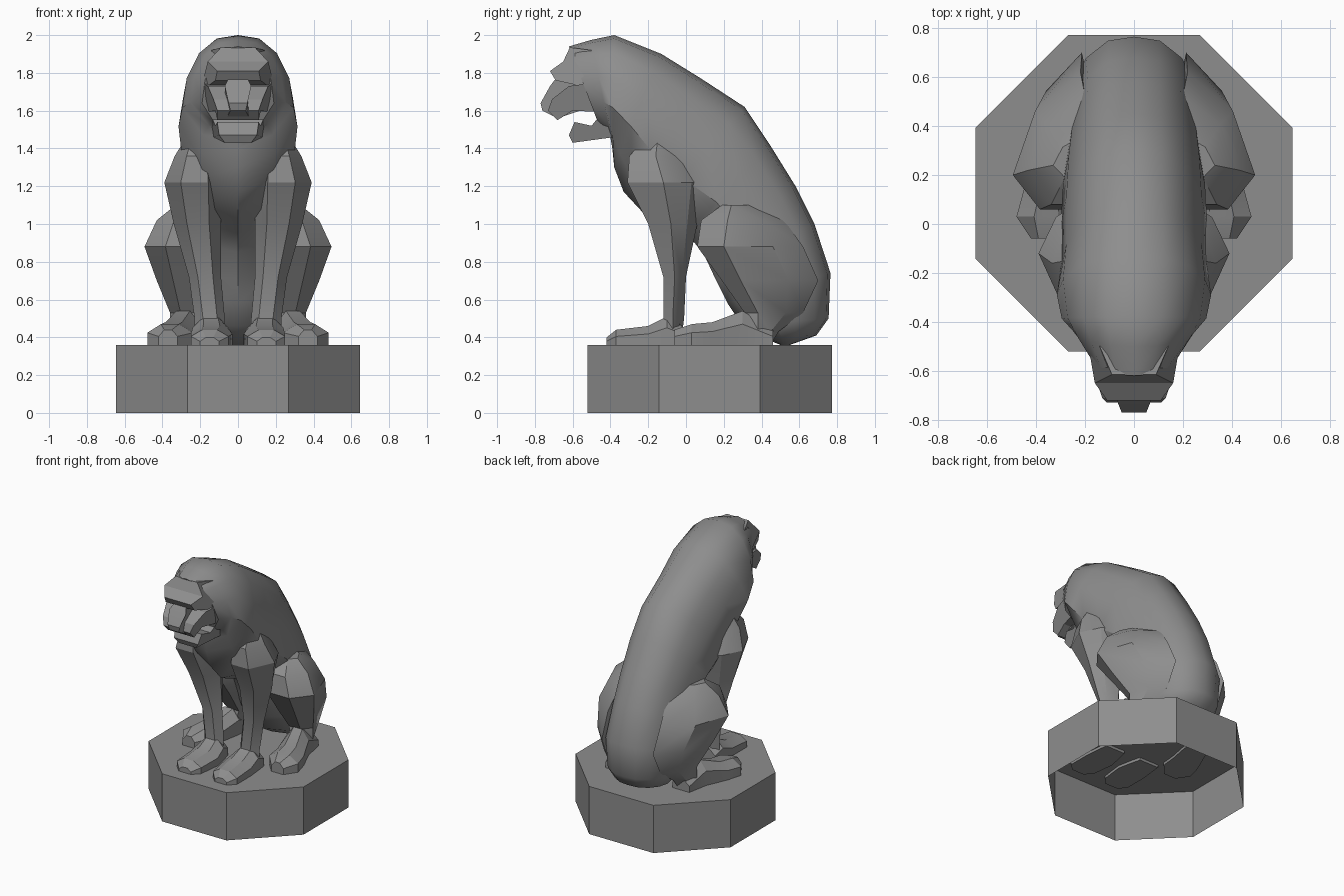
import bpy, bmesh, math
from mathutils import Vector

cube = bpy.data.objects.get("Cube")
if cube:
    bpy.data.objects.remove(cube)

stone = bpy.data.materials.new("grey stone")
stone.use_nodes = True
GREY = (0.27, 0.27, 0.27, 1)
stone.diffuse_color = GREY
stone.node_tree.nodes["Principled BSDF"].inputs["Base Color"].default_value = GREY


def finish(name, bm, angle=25, mirror=False):
    """Turn a bmesh into a shaded object, with a mirrored twin if asked."""
    bmesh.ops.remove_doubles(bm, verts=bm.verts, dist=0.0005)
    if mirror:
        twin = bmesh.ops.duplicate(bm, geom=bm.verts[:] + bm.edges[:] + bm.faces[:])
        for v in [g for g in twin["geom"] if isinstance(g, bmesh.types.BMVert)]:
            v.co.x *= -1
    bmesh.ops.recalc_face_normals(bm, faces=bm.faces)
    mesh = bpy.data.meshes.new(name)
    bm.to_mesh(mesh)
    bm.free()
    mesh.materials.append(stone)
    ob = bpy.data.objects.new(name, mesh)
    bpy.context.collection.objects.link(ob)
    bpy.ops.object.select_all(action="DESELECT")
    ob.select_set(True)
    bpy.context.view_layer.objects.active = ob
    bpy.ops.object.shade_smooth_by_angle(angle=math.radians(angle))


def loft(rings):
    """Skin a list of equal-length point rings and cap both ends."""
    bm = bmesh.new()
    loops = [[bm.verts.new(p) for p in ring] for ring in rings]
    n = len(loops[0])
    for a, b in zip(loops, loops[1:]):
        for i in range(n):
            j = (i + 1) % n
            bm.faces.new((a[i], a[j], b[j], b[i]))
    bm.faces.new(loops[0])
    bm.faces.new(loops[-1])
    return bm


def slab(name, profile):
    """Side profile of (y, z, half width) points, spanned across x."""
    finish(name, loft([[(s * w, y, z) for y, z, w in profile] for s in (-1, 0, 1)]), 15)


def limb(name, rows):
    """Mirrored limb from rows of z, inner x, outer x, front y, back y, bulge y.
    The back of each section tapers inwards to meet the torso."""
    rings = []
    for z, x0, x1, y0, y1, yb in rows:
        w, d = x1 - x0, y1 - yb
        rings.append([(x0, yb, z), (x0 + w * 0.25, y0, z), (x0 + w * 0.72, y0, z),
                      (x1, yb, z), (x0 + w * 0.77, yb + d * 0.62, z), (x0 + w * 0.3, y1, z)])
    finish(name, loft(rings), 30, True)


def paw(name, rows):
    """Mirrored paw lofted front to back from rows of y, centre x, half width, top z."""
    base = 0.34
    rings = []
    for y, x, w, z in rows:
        mid = base + (z - base) * 0.65
        rings.append([(x - w, y, base), (x - w, y, mid), (x - w * 0.4, y, z),
                      (x + w * 0.4, y, z), (x + w, y, mid), (x + w, y, base)])
    finish(name, loft(rings), 20, True)


# Octagonal plinth, open underneath
bm = bmesh.new()
bmesh.ops.create_cone(bm, cap_ends=True, segments=8, radius1=0.7, radius2=0.7, depth=0.36)
for v in bm.verts:
    x, y, z = v.co
    a = (math.floor(math.atan2(y, x) / (math.pi / 4) + 0.01) + 0.5) * math.pi / 4
    v.co = (0.7 * math.cos(a), 0.7 * math.sin(a) + 0.125, z + 0.18)
bmesh.ops.delete(bm, geom=[f for f in bm.faces if f.calc_center_median().z < 0.01],
                 context="FACES_ONLY")
finish("plinth", bm)

# Torso, neck and mane: back point, front point, half width
SPINE = [
    (-0.62, 1.94, -0.44, 1.47, 0.19),
    (-0.50, 1.975, -0.40, 1.46, 0.25),
    (-0.38, 2.00, -0.39, 1.40, 0.295),
    (-0.13, 1.90, -0.38, 1.30, 0.315),
    (0.08, 1.77, -0.33, 1.17, 0.30),
    (0.31, 1.62, -0.20, 1.03, 0.30),
    (0.45, 1.41, 0.00, 0.95, 0.29),
    (0.58, 1.20, 0.09, 0.85, 0.275),
    (0.68, 1.00, 0.16, 0.70, 0.27),
    (0.765, 0.74, 0.22, 0.58, 0.28),
    (0.755, 0.50, 0.30, 0.46, 0.25),
    (0.69, 0.41, 0.40, 0.40, 0.20),
    (0.55, 0.36, 0.50, 0.36, 0.08),
]
HALF = [(0, 0), (0.03, 0.38), (0.16, 0.7), (0.38, 0.92), (0.64, 1), (0.88, 0.62), (1, 0)]
SECTION = HALF + [(t, -w) for t, w in HALF[-2:0:-1]]
rings = []
for y0, z0, y1, z1, hw in SPINE:
    top, low = Vector((0, y0, z0)), Vector((0, y1, z1))
    rings.append([top.lerp(low, t) + Vector((w * hw, 0, 0)) for t, w in SECTION])
finish("torso_and_mane", loft(rings), 40)

# Face: brow, cheeks, nose and open lower jaw
slab("brow", [(-0.50, 1.92, 0.14), (-0.615, 1.935, 0.09), (-0.65, 1.86, 0.16),
              (-0.72, 1.81, 0.11), (-0.69, 1.76, 0.12), (-0.42, 1.70, 0.20)])
slab("cheeks", [(-0.40, 1.76, 0.21), (-0.62, 1.73, 0.16), (-0.71, 1.66, 0.13),
                (-0.73, 1.60, 0.11), (-0.68, 1.55, 0.11), (-0.60, 1.60, 0.12),
                (-0.40, 1.59, 0.18)])
slab("nose", [(-0.50, 1.79, 0.07), (-0.69, 1.77, 0.05), (-0.72, 1.73, 0.07),
              (-0.77, 1.64, 0.05), (-0.76, 1.60, 0.04), (-0.68, 1.56, 0.06), (-0.50, 1.62, 0.07)])
slab("lower_jaw", [(-0.36, 1.62, 0.18), (-0.46, 1.57, 0.14), (-0.50, 1.52, 0.12),
                   (-0.59, 1.54, 0.11), (-0.62, 1.47, 0.10), (-0.60, 1.43, 0.07),
                   (-0.38, 1.46, 0.13)])

# Front legs, shoulder to ankle
limb("front_legs", [
    (1.45, 0.16, 0.28, -0.22, -0.04, -0.15),
    (1.36, 0.11, 0.335, -0.30, 0.04, -0.16),
    (1.22, 0.08, 0.39, -0.31, 0.12, -0.12),
    (1.00, 0.09, 0.34, -0.20, 0.06, -0.08),
    (0.72, 0.09, 0.26, -0.12, 0.00, -0.06),
    (0.50, 0.07, 0.23, -0.12, -0.01, -0.07),
    (0.35, 0.07, 0.23, -0.12, -0.03, -0.07),
])

# Hind legs, thigh to hock
limb("hind_legs", [
    (1.10, 0.16, 0.33, 0.19, 0.36, 0.24),
    (1.02, 0.10, 0.43, 0.08, 0.52, 0.22),
    (0.88, 0.10, 0.495, 0.06, 0.62, 0.20),
    (0.70, 0.12, 0.43, 0.19, 0.70, 0.29),
    (0.53, 0.16, 0.36, 0.31, 0.62, 0.38),
    (0.43, 0.19, 0.36, 0.29, 0.49, 0.38),
    (0.35, 0.21, 0.35, 0.30, 0.44, 0.38),
])

# Paws
paw("front_paws", [(-0.42, 0.15, 0.05, 0.40), (-0.37, 0.15, 0.10, 0.44),
                   (-0.20, 0.14, 0.11, 0.46), (-0.10, 0.145, 0.095, 0.51),
                   (-0.02, 0.15, 0.08, 0.46)])
paw("hind_paws", [(-0.06, 0.37, 0.05, 0.44), (0.03, 0.36, 0.12, 0.47),
                  (0.14, 0.34, 0.11, 0.48), (0.30, 0.29, 0.09, 0.54),
                  (0.46, 0.28, 0.07, 0.44)])
